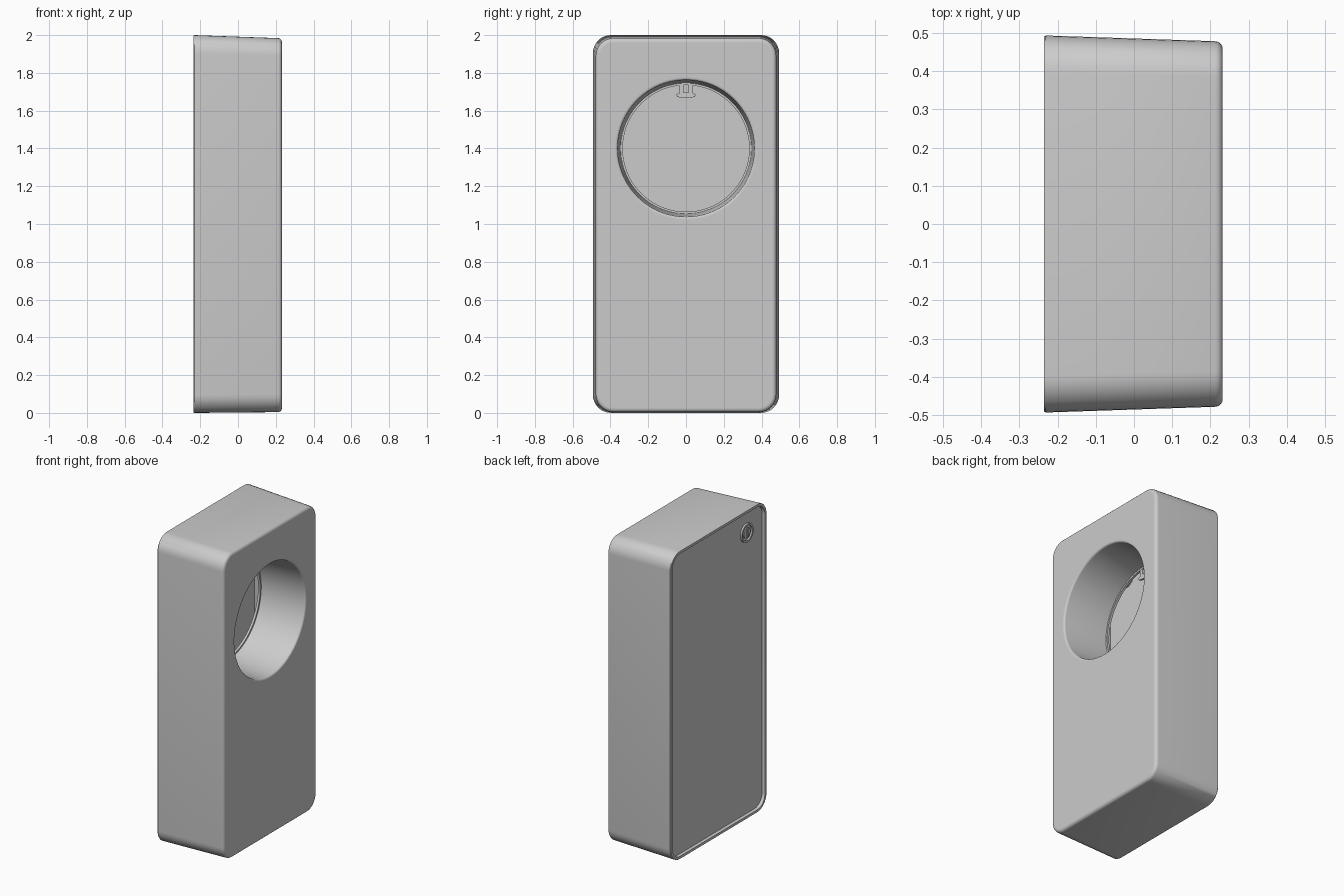
import bpy, bmesh, math

if "Cube" in bpy.data.objects:
    bpy.data.objects.remove(bpy.data.objects["Cube"])

HOLE_Z = 1.4


def rounded_rect(x, hw, z0, z1, r, n=8):
    pts = []
    corners = [(hw - r, z1 - r, 0), (-hw + r, z1 - r, 90),
               (-hw + r, z0 + r, 180), (hw - r, z0 + r, 270)]
    for cy, cz, a0 in corners:
        for i in range(n + 1):
            a = math.radians(a0 + 90 * i / n)
            pts.append((x, cy + r * math.cos(a), cz + r * math.sin(a)))
    return pts


def circle(x, r, cy=0.0, cz=HOLE_Z, n=96):
    return [(x, cy + r * math.cos(2 * math.pi * i / n),
             cz + r * math.sin(2 * math.pi * i / n)) for i in range(n)]


def add_loops(bm, loops, closed=False):
    rings = [[bm.verts.new(p) for p in lp] for lp in loops]
    pairs = list(zip(rings, rings[1:]))
    if closed:
        pairs.append((rings[-1], rings[0]))
    for a, b in pairs:
        for i in range(len(a)):
            j = (i + 1) % len(a)
            bm.faces.new((a[i], a[j], b[j], b[i]))
    return rings


def ring_edges(bm, ring):
    return [bm.edges.get((ring[i], ring[(i + 1) % len(ring)])) for i in range(len(ring))]


def finish(bm, name):
    bmesh.ops.recalc_face_normals(bm, faces=bm.faces)
    me = bpy.data.meshes.new(name)
    bm.to_mesh(me)
    bm.free()
    ob = bpy.data.objects.new(name, me)
    bpy.context.collection.objects.link(ob)
    bpy.ops.object.select_all(action='DESELECT')
    bpy.context.view_layer.objects.active = ob
    ob.select_set(True)
    bpy.ops.object.shade_smooth_by_angle(angle=math.radians(32))
    return ob


def prism(name, outline, x0, x1):
    # Extrude a (y, z) outline along x
    bm = bmesh.new()
    a, b = add_loops(bm, [[(x, y, z) for y, z in outline] for x in (x0, x1)])
    bm.faces.new(a)
    bm.faces.new(b)
    return finish(bm, name)


# Tapered hollow casing with a deep round opening
bm = bmesh.new()
outer = [rounded_rect(-.215, .472, .02, 1.98, .075),     # recess floor edge
         rounded_rect(-.235, .474, .018, 1.982, .077),
         rounded_rect(-.235, .49, .002, 1.998, .093),    # back lip
         rounded_rect(-.231, .493, 0, 2.0, .096)]
f = .02
for i in range(6):                                       # front edge fillet
    a = math.pi / 2 * i / 5
    d = f * (1 - math.cos(a))
    outer.append(rounded_rect(.232 - f + f * math.sin(a), .478 - d,
                              .004 + d, 1.984 - d, .094 - d))
outer.append(rounded_rect(.232, .452, .03, 1.958, .07))
inner = [rounded_rect(.20, .445, .035, 1.95, .06),
         rounded_rect(-.215, .46, .03, 1.97, .065)]
o = add_loops(bm, outer)
n = add_loops(bm, inner)
for i in range(len(o[0])):                               # close inner wall to lip
    j = (i + 1) % len(o[0])
    bm.faces.new((o[0][i], o[0][j], n[-1][j], n[-1][i]))

tube = [circle(.232, .38)]
for i in range(5):                                       # rounded hole rim
    a = math.pi / 2 * i / 4
    tube.append(circle(.232 - .012 * (1 - math.cos(a)), .374 - .012 * math.sin(a)))
tube += [circle(-.075, .346), circle(-.075, .335), circle(-.09, .335),
         circle(-.09, .365), circle(.20, .385)]
t = add_loops(bm, tube)
for ra, rb in ((o[-1], t[0]), (n[0], t[-1])):
    bmesh.ops.triangle_fill(bm, use_beauty=True, use_dissolve=False,
                            edges=ring_edges(bm, ra) + ring_edges(bm, rb))
finish(bm, "casing")

# Back panel set into the casing
panel = [(y, z) for _, y, z in rounded_rect(0, .471, .021, 1.979, .074)]
prism("back_panel", panel, -.216, -.205)

# Small catch at the top of the opening
half = [(.014, 1.75), (.04, 1.745), (.036, 1.735), (.036, 1.692), (.05, 1.688),
        (.048, 1.674), (.02, 1.667)]
catch = half + [(-y, z) for y, z in reversed(half)] + [(-.014, 1.697), (.014, 1.697)]
prism("catch", catch, -.09, -.076)

# Round fastener through the back panel
BY, BZ = -.31, 1.845


def disc(name, r, x0, x1):
    prism(name, [(y, z) for _, y, z in circle(0, r, BY, BZ, 40)], x0, x1)


bm = bmesh.new()
add_loops(bm, [circle(x, r, BY, BZ, 40) for x, r in
               ((-.21, .062), (-.226, .06), (-.226, .048), (-.21, .048))], closed=True)
finish(bm, "fastener_collar")
disc("fastener_head", .034, -.222, -.21)
disc("fastener_boss", .06, -.21, -.17)
disc("fastener_stem", .035, -.172, -.15)
s, w = .028, .006
prism("fastener_grip", [(BY - w, BZ - s), (BY + w, BZ - s), (BY + w, BZ + s),
                        (BY - w, BZ + s)], -.228, -.22)
